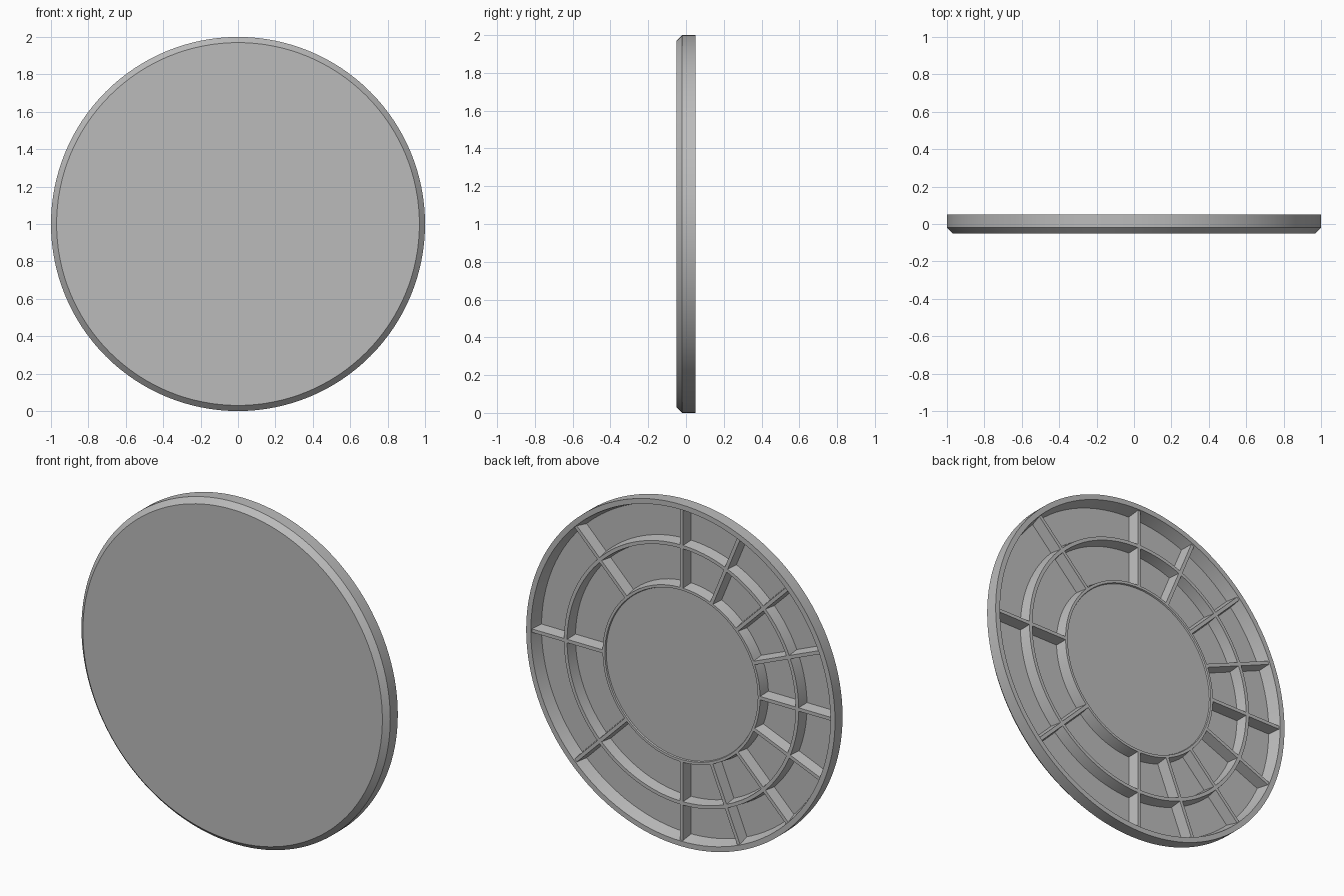
import bpy, bmesh, math
from mathutils import Matrix, Vector

cube = bpy.data.objects.get("Cube")
if cube:
    bpy.data.objects.remove(cube, do_unlink=True)

GREY = (0.5, 0.5, 0.5, 1)
mat = bpy.data.materials.new("plain grey")
mat.use_nodes = True
mat.diffuse_color = GREY
mat.node_tree.nodes["Principled BSDF"].inputs["Base Color"].default_value = GREY

FLOOR, TOP, BACK, FRONT = -0.02, 0.043, 0.05, -0.05
CENTRE = Vector((0, 0, 1))


def finish(name, bm):
    bmesh.ops.recalc_face_normals(bm, faces=bm.faces)
    mesh = bpy.data.meshes.new(name)
    bm.to_mesh(mesh)
    bm.free()
    mesh.materials.append(mat)
    obj = bpy.data.objects.new(name, mesh)
    bpy.context.collection.objects.link(obj)
    return obj


def lathe(name, profile, steps=128):
    """Turn an (radius, y) profile around the disc's axis."""
    bm = bmesh.new()
    verts = [bm.verts.new((r, y, 1)) for r, y in profile]
    edges = [bm.edges.new(pair) for pair in zip(verts, verts[1:])]
    bmesh.ops.spin(bm, geom=verts + edges, cent=CENTRE, axis=(0, 1, 0),
                   angle=math.tau, steps=steps)
    bmesh.ops.remove_doubles(bm, verts=bm.verts, dist=1e-5)
    obj = finish(name, bm)
    bpy.ops.object.select_all(action='DESELECT')
    obj.select_set(True)
    bpy.context.view_layer.objects.active = obj
    bpy.ops.object.shade_smooth_by_angle(angle=math.radians(25))


def wall(radius):
    """Drafted circular wall standing on the floor."""
    return [(radius - 0.02, FLOOR), (radius - 0.01, TOP),
            (radius + 0.01, TOP), (radius + 0.02, FLOOR)]


# Dished cover: bevelled front, rim, middle ring and raised centre
lathe("cover_disc", [
    (0, FRONT), (0.97, FRONT), (1, FLOOR), (1, BACK),
    (0.97, BACK), (0.95, FLOOR),
    *reversed(wall(0.75)),
    (0.52, FLOOR), (0.51, TOP), (0.495, TOP), (0.492, TOP - 0.008), (0, TOP - 0.008)])

# Radial ribs: close together on the right half, wider apart on the left
bm = bmesh.new()
angles = [90 + 22.5 * i for i in range(9)] + [-45, 0, 45]
for angle in angles:
    turn = Matrix.Translation(CENTRE) @ Matrix.Rotation(-math.radians(angle), 4, 'Y')
    ends = []
    for base_r, top_r in ((0.505, 0.5), (0.96, 0.98)):
        section = [(base_r, FLOOR - 0.005, -0.02), (top_r, TOP, -0.01),
                   (top_r, TOP, 0.01), (base_r, FLOOR - 0.005, 0.02)]
        ends.append([bm.verts.new(turn @ Vector(p)) for p in section])
    inner, outer = ends
    bm.faces.new(inner)
    bm.faces.new(outer)
    for i in range(4):
        j = (i + 1) % 4
        bm.faces.new((inner[i], inner[j], outer[j], outer[i]))
finish("radial_ribs", bm)
